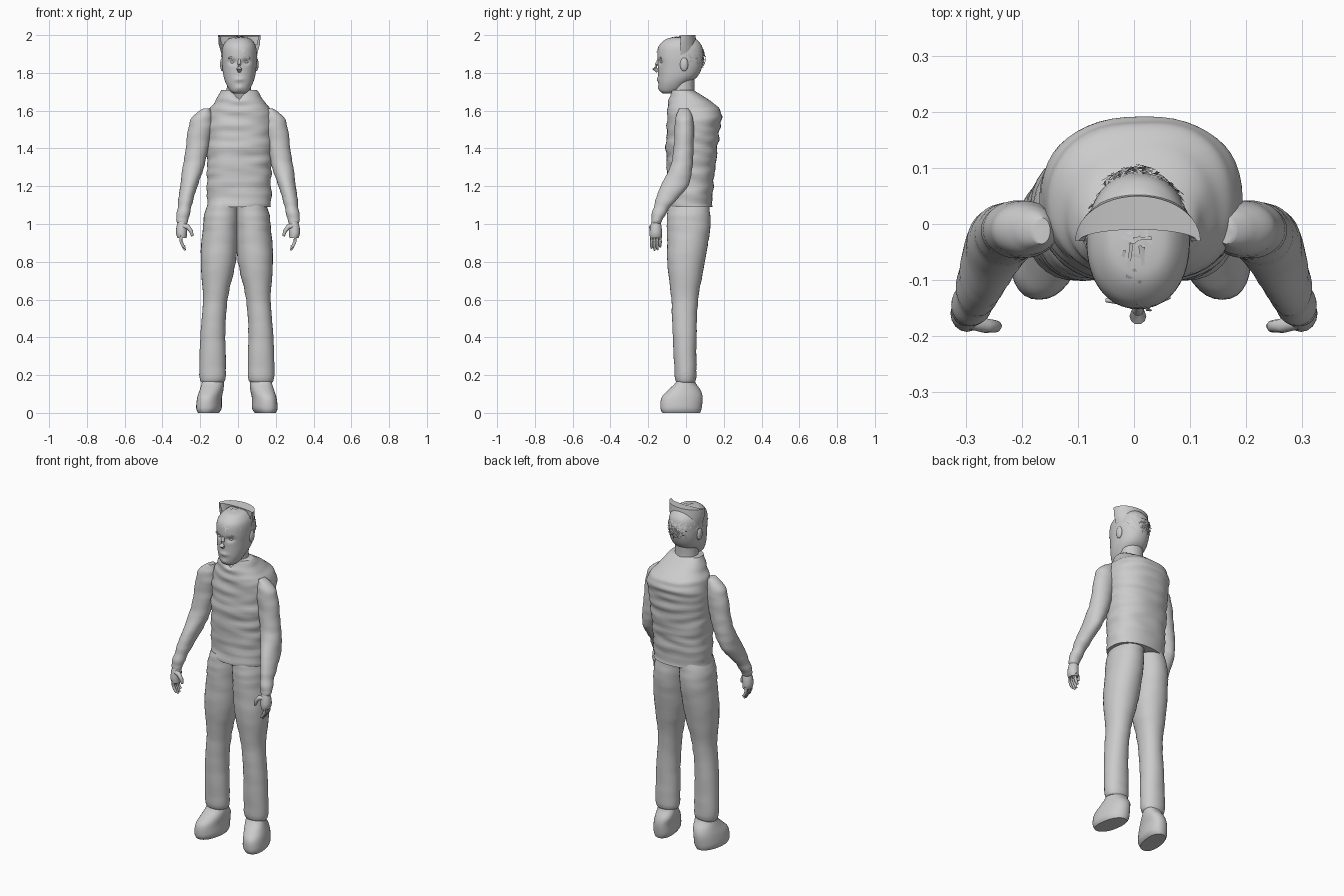
import bpy, bmesh, math, random
from mathutils import Vector, noise

random.seed(4)
cube = bpy.data.objects.get("Cube")
if cube:
    bpy.data.objects.remove(cube)

grey = bpy.data.materials.new("plain grey")
grey.use_nodes = True
tone = (0.6, 0.6, 0.6, 1)
grey.diffuse_color = tone
grey.node_tree.nodes["Principled BSDF"].inputs["Base Color"].default_value = tone


def finish(name, bm, angle=50):
    bmesh.ops.recalc_face_normals(bm, faces=bm.faces)
    mesh = bpy.data.meshes.new(name)
    bm.to_mesh(mesh)
    bm.free()
    mesh.materials.append(grey)
    obj = bpy.data.objects.new(name, mesh)
    bpy.context.collection.objects.link(obj)
    bpy.ops.object.select_all(action="DESELECT")
    bpy.context.view_layer.objects.active = obj
    obj.select_set(True)
    bpy.ops.object.shade_smooth_by_angle(angle=math.radians(angle))
    return obj


def spline(a, b, c, d, t):
    """Smooth value between b and c, held inside their neighbours' trend."""
    m, n = (c - a) / 2, (d - b) / 2
    return (b * (2 * t**3 - 3 * t**2 + 1) + m * (t**3 - 2 * t**2 + t)
            + c * (3 * t**2 - 2 * t**3) + n * (t**3 - t**2))


def skin(bm, loops, cap=True):
    for low, high in zip(loops, loops[1:]):
        for i in range(len(low)):
            j = (i + 1) % len(low)
            bm.faces.new((low[i], low[j], high[j], high[i]))
    if cap:
        bm.faces.new(loops[0])
        bm.faces.new(loops[-1])


def loft(name, rings, power=1.0, wrinkle=0.0, steps=4, sides=32, shape=None):
    """Rings are (z, min x, max x, min y, max y); shape may move each point."""
    dense = []
    for i in range(len(rings) - 1):
        group = [rings[max(i - 1, 0)], rings[i], rings[i + 1], rings[min(i + 2, len(rings) - 1)]]
        for s in range(steps):
            dense.append([spline(*v, s / steps) for v in zip(*group)])
    dense.append(rings[-1])
    bm = bmesh.new()
    loops = []
    for z, x0, x1, y0, y1 in dense:
        loop = []
        for k in range(sides):
            a = math.tau * k / sides
            c, s = math.cos(a), math.sin(a)
            u = math.copysign(abs(c) ** power, c)
            v = math.copysign(abs(s) ** power, s)
            p = Vector(((x0 + x1) / 2 + u * (x1 - x0) / 2, (y0 + y1) / 2 + v * (y1 - y0) / 2, z))
            fold = wrinkle * noise.noise(Vector((p.x * 7, p.y * 7, p.z * 28)))
            p += Vector((c, s, 0)) * fold
            if shape:
                p = shape(p)
            loop.append(bm.verts.new(p))
        loops.append(loop)
    skin(bm, loops)
    return finish(name, bm)


def limb(name, points, radii, sides=10):
    """Tapered round tube through the points, with rounded-off ends."""
    pts = [Vector(p) for p in points]
    bm = bmesh.new()
    loops = []
    for i, p in enumerate(pts):
        d = pts[min(i + 1, len(pts) - 1)] - pts[max(i - 1, 0)]
        q = d.to_track_quat("Z", "Y")
        loops.append([bm.verts.new(p + q @ Vector((math.cos(a), math.sin(a), 0)) * radii[i])
                      for a in (math.tau * k / sides for k in range(sides))])
    skin(bm, loops)
    return finish(name, bm)


def ball(name, centre, size, turn=0):
    bm = bmesh.new()
    bmesh.ops.create_uvsphere(bm, u_segments=16, v_segments=10, radius=1)
    for v in bm.verts:
        v.co = Vector(centre) + Vector(v.co[i] * size[i] for i in range(3))
    return finish(name, bm)


# Shirt with a notched collar
def collar(p):
    if p.z > 1.65 and p.y < -0.03:
        p.z -= max(0, 1 - abs(p.x - 0.005) / 0.045) * (p.z - 1.65) * 0.9
    return p


loft("shirt", [
    (1.09, -.165, .175, -.10, .135), (1.2, -.165, .175, -.1, .145), (1.3, -.165, .18, -.1, .155),
    (1.4, -.165, .185, -.105, .165), (1.5, -.165, .19, -.105, .18), (1.57, -.16, .19, -.1, .19),
    (1.61, -.15, .175, -.1, .175), (1.65, -.12, .14, -.095, .13), (1.71, -.085, .1, -.08, .04),
], power=0.85, wrinkle=0.009, steps=7, sides=48, shape=collar)

# Neck and head
loft("neck", [(1.6, -.07, .08, -.07, .07), (1.7, -.06, .07, -.075, .045),
              (1.82, -.06, .07, -.07, .05)])


def face(p):
    """Press in the eye sockets and push out the brow and lips."""
    if p.y < -0.08:
        side = abs(p.x - 0.007)
        p.y += 0.014 * math.exp(-((side - 0.036) / 0.02) ** 2 - ((p.z - 1.858) / 0.014) ** 2)
        p.y -= 0.008 * math.exp(-(side / 0.025) ** 2 - ((p.z - 1.765) / 0.012) ** 2)
        p.y -= 0.006 * math.exp(-(side / 0.02) ** 2 - ((p.z - 1.72) / 0.014) ** 2)
    return p


loft("head", [
    (1.69, -.02, .035, -.12, -.07), (1.705, -.042, .056, -.138, -.03), (1.74, -.062, .076, -.145, .01),
    (1.78, -.076, .09, -.147, .06), (1.83, -.083, .097, -.148, .085), (1.88, -.085, .1, -.152, .092),
    (1.93, -.083, .097, -.148, .088), (1.96, -.07, .085, -.13, .073), (1.983, -.045, .06, -.095, .045),
    (1.99, -.01, .02, -.04, .0),
], power=0.92, steps=8, sides=64, shape=face)
limb("nose", [(.007, -.146, 1.872), (.007, -.155, 1.845), (.007, -.165, 1.822), (.007, -.15, 1.808)],
     [.006, .01, .015, .009])
for side, label in ((-1, "right"), (1, "left")):
    x = 0.007 + side * 0.035
    ball(label + "_eye", (x, -.122, 1.857), (.014, .013, .009))
    limb(label + "_brow", [(x - .022, -.136, 1.878), (x, -.138, 1.884), (x + .022, -.13, 1.878)],
         [.004, .006, .004])
    ball(label + "_ear", (.007 + side * .09, -.01, 1.845), (.012, .022, .036))

# Crescent of hair standing up across the crown
bm = bmesh.new()
grid = []
for width, depth, z in ((.083, .10, 1.85), (.1, .09, 1.92), (.11, .085, 1.955), (.112, .08, 2.0), (.105, .02, 1.995),
                        (.095, .03, 1.95)):
    row = []
    for k in range(25):
        a = math.pi * k / 24
        row.append(bm.verts.new((.007 + width * math.cos(a), -.03 + depth * math.sin(a), z)))
    grid.append(row)
for low, high in zip(grid, grid[1:]):
    for k in range(24):
        bm.faces.new((low[k], low[k + 1], high[k + 1], high[k]))
finish("hair_crescent", bm, 35)

# Loose hair strands laid over the skull
bm = bmesh.new()
centre = Vector((.007, -.03, 1.88))
size = Vector((.093, .13, .112))
count = 0
while count < 260:
    n = Vector(random.gauss(0, 1) for _ in range(3)).normalized()
    if n.z < (0.38 if n.y < 0 else -0.35):
        continue
    count += 1
    p = centre + n * size * random.uniform(0.98, 1.04)
    along = n.cross(Vector(random.gauss(0, 1) for _ in range(3))).normalized()
    along *= random.uniform(.012, .025)
    across = n.cross(along).normalized() * 0.003
    corners = [p - along - across, p + along - across, p + along + across, p - along + across]
    for c in corners:
        c.z = min(c.z, 2.0)
    bm.faces.new([bm.verts.new(c) for c in corners])
finish("hair_strands", bm)

# Limbs are described on the right and mirrored to the left
leg = [(.16, -.195, -.08, -.05, .045), (.2, -.205, -.065, -.06, .055), (.4, -.2, -.068, -.07, .055),
       (.6, -.185, -.055, -.077, .065), (.8, -.198, -.012, -.1, .1), (.95, -.188, .0, -.1, .125),
       (1.05, -.178, .004, -.1, .128), (1.12, -.155, .004, -.09, .12)]
shoe = [(0, -.205, -.1, -.125, .075), (.025, -.215, -.085, -.135, .083), (.08, -.21, -.085, -.13, .088),
        (.12, -.2, -.078, -.095, .078), (.16, -.19, -.075, -.055, .05), (.2, -.185, -.08, -.04, .04)]
arm = [(1.0, -.318, -.27, -.18, -.135), (1.03, -.328, -.262, -.183, -.12), (1.1, -.318, -.245, -.168, -.075),
       (1.2, -.308, -.215, -.135, .01), (1.3, -.292, -.18, -.085, .035), (1.4, -.277, -.158, -.065, .04),
       (1.5, -.265, -.138, -.06, .04), (1.56, -.245, -.135, -.055, .035), (1.59, -.215, -.14, -.045, .025),
       (1.612, -.18, -.15, -.035, .01)]
palm = [(.925, -.32, -.272, -.19, -.13), (.95, -.328, -.27, -.193, -.127), (.99, -.325, -.268, -.188, -.13),
        (1.03, -.312, -.275, -.178, -.14)]
for side, label in ((1, "right"), (-1, "left")):
    def flip(p, shift=0.0):
        return Vector((p[0] if side > 0 else -p[0] - shift, p[1], p[2]))

    def lower(p):
        return flip(p, 0.012)

    def toe_out(p):
        return lower(p + Vector((0.15 * p.y, 0, 0)))

    loft(label + "_trouser_leg", leg, power=0.95, wrinkle=0.004, steps=6, shape=lower)
    loft(label + "_shoe", shoe, power=0.9, shape=toe_out)
    loft(label + "_sleeve", arm, wrinkle=0.005, steps=6, shape=flip)
    loft(label + "_palm", palm, sides=16, shape=flip)
    for k in range(4):
        y = -.182 + k * .015
        tip = (.872, .86, .863, .88)[k]
        path = [(-.302, y, .94), (-.302, y, .91), (-.292, y, .885), (-.28, y, tip)]
        limb(f"{label}_finger_{k + 1}", [flip(p) for p in path], [.01, .009, .008, .005])
    thumb = [(-.29, -.175, .99), (-.265, -.182, .985), (-.247, -.183, .96), (-.242, -.182, .935)]
    limb(label + "_thumb", [flip(p) for p in thumb], [.014, .013, .011, .006])
